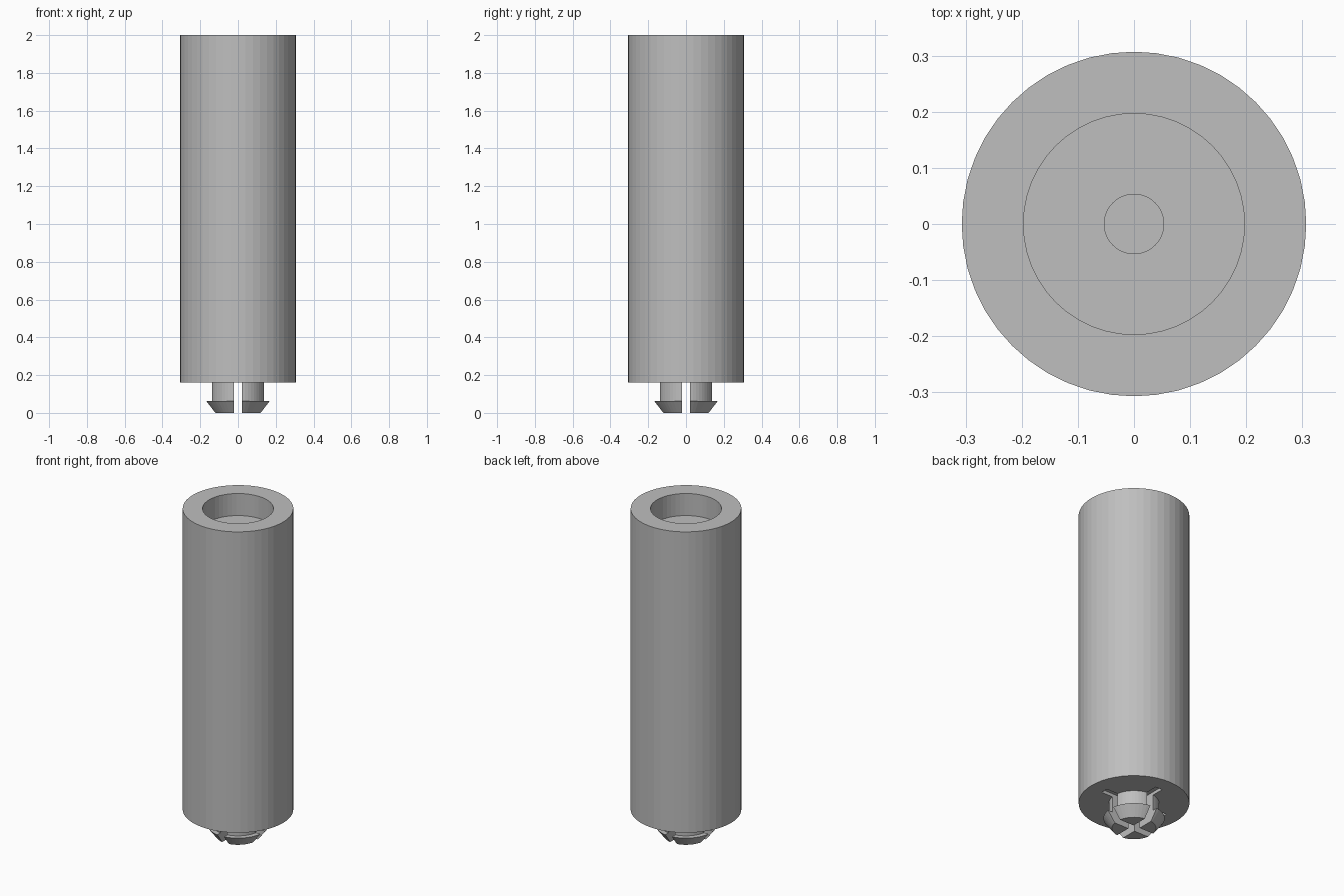
import bpy
import bmesh
import math
from mathutils import Matrix

cube = bpy.data.objects.get("Cube")
if cube:
    bpy.data.objects.remove(cube, do_unlink=True)

SEGMENTS = 48
grey = bpy.data.materials.new("plain grey")
grey.use_nodes = True
COLOUR = (0.52, 0.52, 0.52, 1)
grey.diffuse_color = COLOUR
grey.node_tree.nodes["Principled BSDF"].inputs["Base Color"].default_value = COLOUR


def add_object(name, bm):
    bmesh.ops.recalc_face_normals(bm, faces=bm.faces)
    mesh = bpy.data.meshes.new(name)
    bm.to_mesh(mesh)
    bm.free()
    mesh.materials.append(grey)
    obj = bpy.data.objects.new(name, mesh)
    bpy.context.collection.objects.link(obj)
    return obj


def lathe(name, profile):
    """Spin an (r, z) profile, with both ends on the axis, into a closed solid."""
    bm = bmesh.new()
    verts = [bm.verts.new((r, 0, z)) for r, z in profile]
    edges = [bm.edges.new(pair) for pair in zip(verts, verts[1:])]
    bmesh.ops.spin(bm, geom=verts + edges, cent=(0, 0, 0), axis=(0, 0, 1),
                   angle=math.tau, steps=SEGMENTS, use_duplicate=False)
    bmesh.ops.remove_doubles(bm, verts=bm.verts, dist=0.0001)
    return add_object(name, bm)


def box_cutter(name, size, z):
    bm = bmesh.new()
    bmesh.ops.create_cube(bm, size=1, matrix=Matrix.Translation((0, 0, z))
                          @ Matrix.Diagonal((*size, 1)))
    cutter = add_object(name, bm)
    cutter.hide_render = True
    cutter.hide_set(True)
    return cutter


# Cylindrical body with a counterbored blind hole, and the snap-in clip below
spacer = lathe("spacer_body_and_clip", [
    (0, 0), (0.122, 0), (0.17, 0.063), (0.14, 0.063), (0.14, 0.16),
    (0.307, 0.16), (0.307, 2), (0.197, 2), (0.197, 1.865),
    (0.053, 1.865), (0.053, 0.6), (0, 0.6)])

# Crossed slots split the clip into four prongs and nick the underside
SLOT_WIDTH, SLOT_LENGTH, SLOT_HEIGHT = 0.045, 0.43, 0.28
for name, size in (("slot_cutter_x", (SLOT_LENGTH, SLOT_WIDTH, SLOT_HEIGHT)),
                   ("slot_cutter_y", (SLOT_WIDTH, SLOT_LENGTH, SLOT_HEIGHT))):
    cut = spacer.modifiers.new(name, 'BOOLEAN')
    cut.operation = 'DIFFERENCE'
    cut.solver = 'EXACT'
    cut.object = box_cutter(name, size, 0.04)
